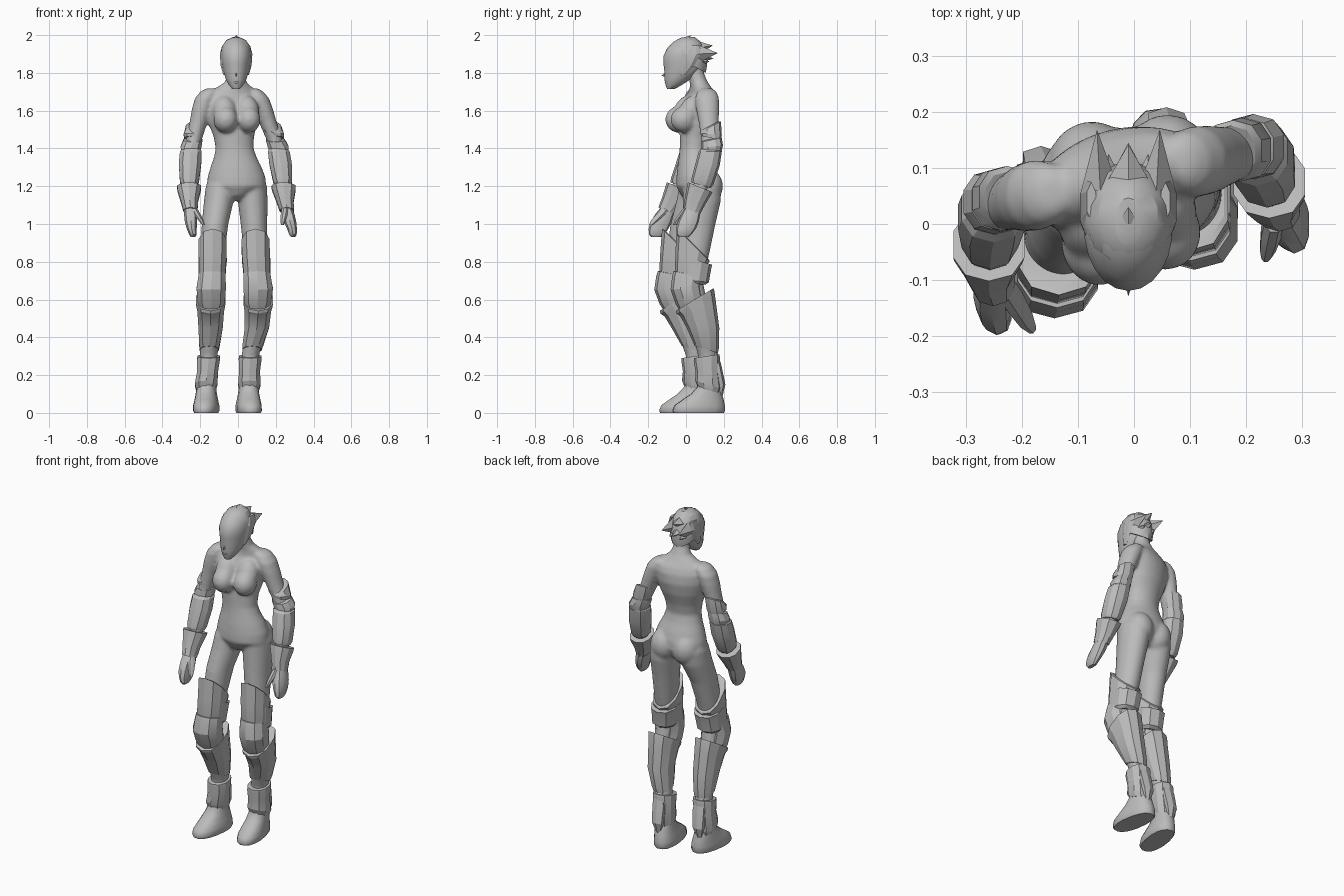
import bpy, bmesh, math
from mathutils import Vector, Matrix

grey = bpy.data.materials.new("plain_grey")
grey.diffuse_color = (0.5, 0.5, 0.5, 1)


def finish(name, bm, angle):
    bmesh.ops.recalc_face_normals(bm, faces=bm.faces)
    me = bpy.data.meshes.new(name)
    bm.to_mesh(me)
    bm.free()
    me.materials.append(grey)
    ob = bpy.data.objects.new(name, me)
    bpy.context.collection.objects.link(ob)
    bpy.ops.object.select_all(action='DESELECT')
    ob.select_set(True)
    bpy.context.view_layer.objects.active = ob
    bpy.ops.object.shade_smooth_by_angle(angle=math.radians(angle))
    return ob


def loft(name, rings, n=20, p=2.0, angle=50):
    """Skin stacked ellipses: (x, y, z, rx, ry, slope, yaw)."""
    bm = bmesh.new()
    loops = []
    k = 1 / math.cos(math.pi / n)
    for r in rings:
        x, y, z, rx, ry, slope, yaw = (tuple(r) + (0, 0))[:7]
        w = math.radians(yaw)
        loop = []
        for i in range(n):
            a = 2 * math.pi * (i + .5) / n
            c, s = math.cos(a), math.sin(a)
            lx = k * rx * math.copysign(abs(c) ** (2 / p), c)
            ly = k * ry * math.copysign(abs(s) ** (2 / p), s)
            loop.append(bm.verts.new((x + lx * math.cos(w) - ly * math.sin(w),
                                      y + lx * math.sin(w) + ly * math.cos(w),
                                      z + slope * ly)))
        loops.append(loop)
    for a, b in zip(loops, loops[1:]):
        for i in range(n):
            j = (i + 1) % n
            bm.faces.new((a[i], a[j], b[j], b[i]))
    bm.faces.new(loops[0])
    bm.faces.new(loops[-1])
    return finish(name, bm, angle)


def ball(name, c, r, yaw=0, pitch=0):
    bm = bmesh.new()
    bmesh.ops.create_uvsphere(bm, u_segments=18, v_segments=12, radius=1)
    bm.transform(Matrix.Translation(c) @ Matrix.Rotation(math.radians(yaw), 4, 'Z')
                 @ Matrix.Rotation(math.radians(pitch), 4, 'X') @ Matrix.Diagonal((*r, 1)))
    return finish(name, bm, 60)


def spike(name, base, tip, w, h):
    """Four-sided spike from a flat diamond base to a point."""
    bm = bmesh.new()
    b = Vector(base)
    q = [bm.verts.new(b + Vector(o)) for o in ((w, 0, 0), (0, 0, h), (-w, 0, 0), (0, 0, -h))]
    t = bm.verts.new(tip)
    for i in range(4):
        bm.faces.new((q[i], q[(i + 1) % 4], t))
    bm.faces.new(q)
    return finish(name, bm, 5)


def at(path, z):
    """Centre of a limb at height z; path is (z, x, y) from the top down."""
    if z >= path[0][0]:
        return path[0][1:]
    for (z0, x0, y0), (z1, x1, y1) in zip(path, path[1:]):
        if z >= z1:
            t = (z0 - z) / (z0 - z1)
            return x0 + t * (x1 - x0), y0 + t * (y1 - y0)
    return path[-1][1:]


def limb(name, path, side, rings, yaw=0, **kw):
    """Loft along a limb: (z, outward, back, rx, ry, slope)."""
    out = []
    for r in rings:
        z, dx, dy, rx, ry, sl = (tuple(r) + (0,))[:6]
        x, y = at(path, z)
        out.append((x + side * dx, y + dy, z, rx, ry, sl, yaw))
    return loft(name, out, **kw)


PLATE = dict(n=10, p=2.3, angle=24)

# Torso, twisted so the left shoulder leads
body = [loft("torso", [
    (-.015, .06, 1.125, .03, .05), (-.012, .06, 1.15, .08, .085), (-.008, .06, 1.20, .157, .112),
    (-.008, .06, 1.25, .152, .11), (-.01, .055, 1.30, .135, .1), (-.014, .048, 1.35, .114, .086),
    (-.018, .044, 1.40, .1, .077, 0, 5), (-.022, .05, 1.46, .107, .082, 0, 10),
    (-.027, .063, 1.53, .13, .092, 0, 15), (-.03, .074, 1.60, .149, .094, 0, 17),
    (-.03, .082, 1.655, .155, .082, 0, 17), (-.028, .084, 1.69, .142, .067, 0, 17),
    (-.02, .078, 1.72, .1, .055, 0, 12), (-.012, .068, 1.75, .058, .048, 0, 6),
    (-.01, .055, 1.79, .044, .043), (-.01, .04, 1.86, .043, .043)], n=28)]
for s, bx, by, gx, gy in ((-1, -.066, -.038, -.075, .10), (1, .055, -.01, .06, .112)):
    body.append(ball("breast", (bx, by, 1.553), (.064, .073, .07), 15))
    body.append(ball("upper_breast", (bx - .004, by + .03, 1.595), (.062, .058, .09), 15, -24))
    body.append(ball("buttock", (gx, gy, 1.20), (.08, .084, .095)))

# Head, face and swept back helmet
loft("head", [
    (-.01, -.08, 1.715, .02, .02), (-.01, -.066, 1.735, .038, .042), (-.01, -.042, 1.77, .056, .072),
    (-.01, -.02, 1.81, .067, .094), (-.01, -.012, 1.85, .074, .106), (-.01, -.01, 1.89, .078, .108),
    (-.01, -.005, 1.93, .072, .094), (-.01, 0, 1.965, .052, .066), (-.01, .003, 1.987, .02, .027)], n=22)
spike("nose", (-.01, -.09, 1.80), (-.01, -.129, 1.785), .012, .028)
ball("lips", (-.01, -.103, 1.75), (.018, .01, .007))
loft("helmet", [
    (-.01, .014, 1.85, .076, .088, -.55), (-.01, .014, 1.89, .081, .096, -.45),
    (-.01, .015, 1.935, .075, .085, -.25), (-.01, .016, 1.972, .052, .06, -.1),
    (-.01, .02, 1.989, .018, .026)], n=14, angle=30)
spike("crest", (-.01, .0, 1.98), (-.01, .03, 2.0), .02, .012)
for s in (-1, 1):
    loft("ear_plate", [(-.01 + s * .062, -.015, 1.79, .006, .012), (-.01 + s * .073, .01, 1.84, .009, .03),
                       (-.01 + s * .077, .03, 1.90, .009, .042), (-.01 + s * .066, .04, 1.945, .008, .03)],
         n=6, angle=20)
    spike("hair_side_spike", (-.01 + s * .05, .06, 1.90), (-.01 + s * .056, .168, 1.905), .034, .05)
    spike("hair_low_spike", (-.01 + s * .035, .055, 1.86), (-.01 + s * .035, .125, 1.86), .035, .035)
spike("hair_top_spike", (-.01, .055, 1.93), (-.01, .142, 1.945), .05, .04)
spike("hair_mid_spike", (-.01, .06, 1.89), (-.01, .145, 1.875), .045, .04)

# Limb centre lines, (z, x, y)
legs = {-1: [(1.18, -.092, .06), (.95, -.13, -.02), (.65, -.14, -.075), (.45, -.145, -.005),
             (.3, -.155, .04), (.12, -.168, .05)],
        1: [(1.18, .075, .08), (.95, .087, .055), (.65, .106, .012), (.45, .10, .075),
            (.3, .065, .105), (.12, .056, .12)]}
arms = {-1: [(1.71, -.155, .055), (1.64, -.183, .05), (1.40, -.245, .032), (1.27, -.253, 0),
             (1.13, -.256, -.068), (1.03, -.248, -.125), (.94, -.238, -.158)],
        1: [(1.71, .09, .11), (1.64, .12, .112), (1.40, .21, .132), (1.27, .228, .105),
            (1.13, .245, .05), (1.03, .268, .018), (.94, .292, -.012)]}
thumbs = {-1: [(1.08, -.235, -.105), (1.0, -.183, -.185)], 1: [(1.08, .25, .01), (1.0, .235, -.058)]}

for s in (-1, 1):
    L, A = legs[s], arms[s]
    tag = "left_" if s < 0 else "right_"

    # Leg and arm under the armour
    body.append(limb(tag + "leg", L, s, [
        (1.27, 0, 0, .045, .06), (1.2, 0, .005, .078, .1), (1.12, 0, .01, .078, .1),
        (1.0, 0, .008, .07, .087), (.85, 0, .01, .063, .074), (.7, 0, .01, .055, .06),
        (.6, 0, .02, .052, .06), (.48, 0, .02, .055, .068), (.3, 0, .01, .046, .05),
        (.1, 0, 0, .045, .05)]))
    body.append(limb(tag + "arm", A, s, [
        (1.718, -.01, 0, .025, .03), (1.70, -.005, 0, .046, .052), (1.665, 0, 0, .055, .063),
        (1.61, 0, 0, .053, .061), (1.54, 0, 0, .047, .053), (1.45, 0, 0, .042, .047),
        (1.38, 0, 0, .04, .046), (1.27, 0, 0, .042, .046), (1.1, 0, 0, .03, .036)]))

    # Thigh plate and the flared cuff behind it
    limb(tag + "thigh_plate", L, s, [
        (.72, 0, -.008, .066, .066), (.74, 0, -.008, .07, .072), (.82, 0, -.008, .073, .08, -.4),
        (.888, .002, -.008, .074, .083, -1), (.89, .002, -.004, .067, .075, -1)], **PLATE)
    limb(tag + "thigh_cuff", L, s, [
        (.685, 0, .018, .058, .064, -.1), (.70, 0, .02, .07, .078, -.1),
        (.785, 0, .018, .073, .08, -.25), (.81, 0, .018, .075, .082, -.3),
        (.81, 0, .014, .062, .07, -.3)], **PLATE)
    # Knee cap
    limb(tag + "knee_cap", L, s, [
        (.55, 0, -.02, .055, .05, .3), (.59, 0, -.012, .072, .07, .2), (.66, .002, -.014, .077, .077, .1),
        (.715, 0, -.014, .072, .076, -.15), (.735, 0, -.014, .07, .072, -.2),
        (.738, 0, -.01, .055, .055, -.2)], **PLATE)
    # Shin and calf armour, high at the back
    limb(tag + "shin_armour", L, s, [
        (.335, 0, .01, .05, .058, -.3), (.36, 0, .012, .054, .066, -.25), (.45, 0, .015, .064, .082),
        (.55, .002, .02, .07, .09, .4), (.585, .003, .018, .076, .095, .6),
        (.60, .003, .018, .077, .095, .6), (.60, .003, .02, .064, .08, .6)], **PLATE)
    # Boot
    limb(tag + "boot_cuff", L, s, [
        (.12, .003, 0, .05, .055, -.3), (.15, .003, 0, .059, .066, -.3), (.22, 0, .002, .055, .06),
        (.285, 0, .004, .06, .066, .15), (.30, 0, .004, .058, .064, .15),
        (.30, 0, .004, .045, .05, .15)], **PLATE)
    limb(tag + "heel_plate", L, s, [
        (.09, 0, .06, .014, .012), (.15, 0, .07, .032, .018), (.25, 0, .058, .036, .018),
        (.335, 0, .05, .02, .012)], n=6, angle=20)
    limb(tag + "foot", L, s, [
        (0, 0, -.053, .06, .132), (.012, 0, -.053, .066, .138), (.04, 0, -.048, .065, .132),
        (.07, 0, -.03, .059, .108), (.1, 0, -.012, .054, .082), (.135, 0, 0, .05, .06),
        (.17, 0, 0, .046, .052)], yaw=8 * s, p=2.3, n=16, angle=45)

    # Arm armour
    limb(tag + "upper_arm_band", A, s, [
        (1.455, .008, .006, .046, .05, -.2), (1.475, .01, .007, .052, .054, -.1),
        (1.515, .01, .008, .05, .052, .5), (1.52, .008, .006, .042, .045, .5)], **PLATE)
    limb(tag + "elbow_guard", A, s, [
        (1.375, .004, .006, .048, .05), (1.41, .006, .007, .055, .055, .1),
        (1.445, .005, .006, .05, .052, .2), (1.45, .003, .004, .04, .042, .2)], **PLATE)
    limb(tag + "forearm_armour", A, s, [
        (1.205, .002, 0, .042, .048, -.3), (1.225, .003, 0, .05, .055, -.3),
        (1.32, .004, 0, .059, .06, -.15), (1.385, .004, 0, .057, .058),
        (1.40, .002, 0, .046, .048)], **PLATE)
    limb(tag + "gauntlet", A, s, [
        (1.07, 0, 0, .037, .042, -.4), (1.12, .002, 0, .045, .05, -.4), (1.18, .004, 0, .061, .06, -.4),
        (1.195, .004, 0, .063, .062, -.4), (1.195, .004, 0, .05, .05, -.4)], **PLATE)
    # Hand
    limb(tag + "palm_and_fingers", A, s, [
        (1.10, 0, 0, .03, .038), (1.05, .002, 0, .034, .048), (1.01, .003, 0, .032, .053),
        (.975, .003, 0, .026, .05), (.945, 0, 0, .02, .038), (.932, 0, 0, .012, .026)],
        n=10, p=2.4, angle=35)
    limb(tag + "thumb", thumbs[s], s, [
        (1.085, 0, 0, .018, .024), (1.05, 0, 0, .018, .024), (1.02, 0, 0, .014, .02),
        (.995, 0, 0, .008, .01)], n=8, angle=35)

# Fuse the soft body parts into one smooth skin
bpy.ops.object.select_all(action='DESELECT')
for o in body:
    o.select_set(True)
bpy.context.view_layer.objects.active = body[0]
bpy.ops.object.join()
skin = body[0]
skin.name = "body"
mod = skin.modifiers.new("fuse", 'REMESH')
mod.mode, mod.voxel_size, mod.use_smooth_shade = 'VOXEL', .009, True
mod = skin.modifiers.new("soften", 'SMOOTH')
mod.factor, mod.iterations = .5, 7
